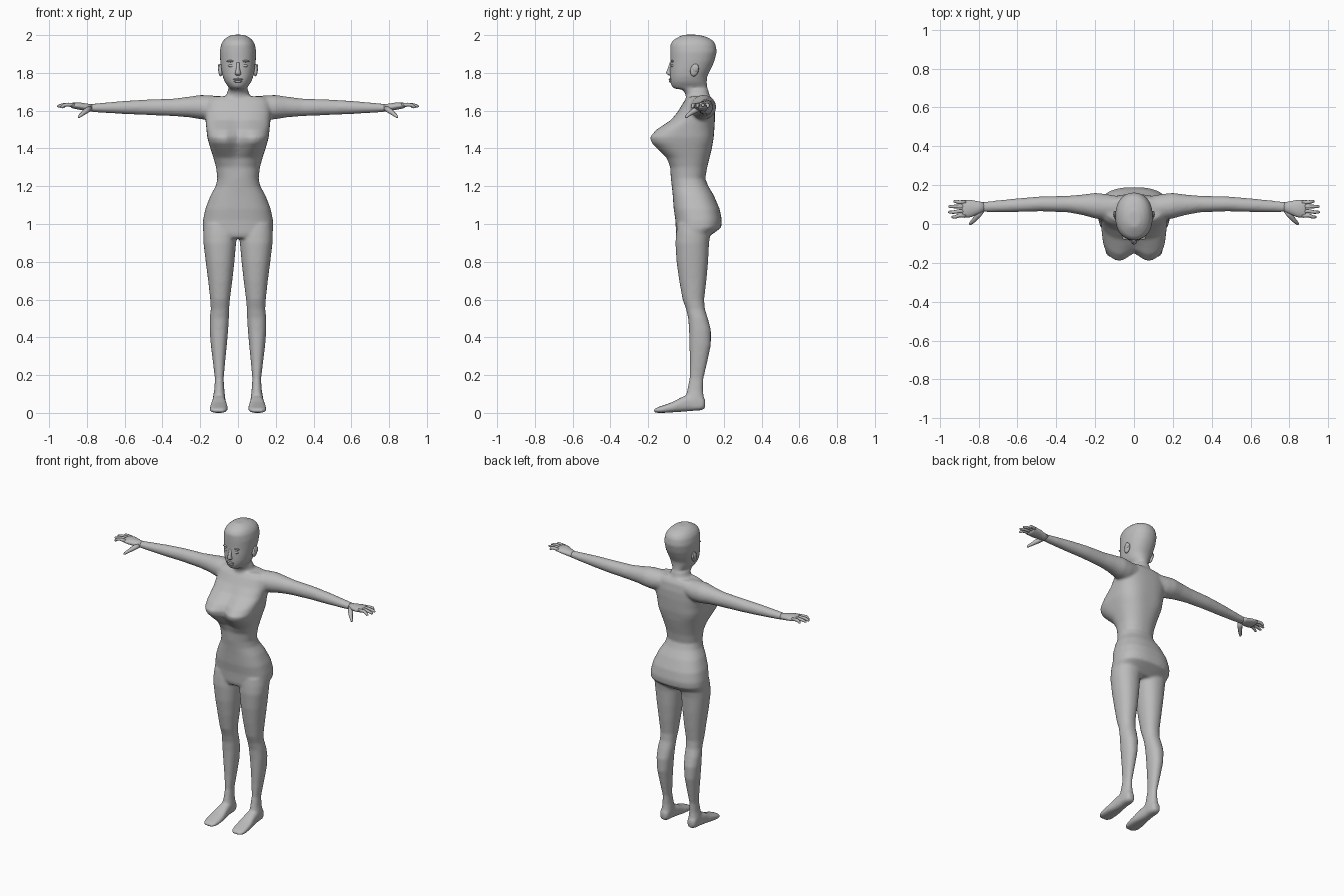
import bpy, bmesh, math
from mathutils import Vector, Matrix

skin = bpy.data.materials.new("plain_grey")
skin.diffuse_color = (0.5, 0.5, 0.5, 1)


def finish(name, bm):
    bmesh.ops.recalc_face_normals(bm, faces=bm.faces[:])
    me = bpy.data.meshes.new(name)
    bm.to_mesh(me)
    bm.free()
    for p in me.polygons:
        p.use_smooth = True
    me.materials.append(skin)
    ob = bpy.data.objects.new(name, me)
    bpy.context.collection.objects.link(ob)
    return ob


def loft(bm, axis, rows, n=32, flip=1):
    """Rows: position, a min, a max, b min, b max, squareness, front cleft."""
    rings = []
    for row in rows:
        t, a0, a1, b0, b1 = row[:5]
        e = row[5] if len(row) > 5 else 2
        cleft = row[6] if len(row) > 6 else 0
        ring = []
        for i in range(n):
            c, s = math.cos(math.tau * i / n), math.sin(math.tau * i / n)
            a = (a0 + a1) / 2 + (a1 - a0) / 2 * math.copysign(abs(c) ** (2 / e), c)
            b = (b0 + b1) / 2 + (b1 - b0) / 2 * math.copysign(abs(s) ** (2 / e), s)
            if s < 0:
                b += cleft * math.exp(-(a / 0.045) ** 2)
            co = {"z": (a, b, t), "x": (t, a, b), "y": (a, t, b)}[axis]
            ring.append(bm.verts.new((co[0] * flip, co[1], co[2])))
        rings.append(ring)
    for r, q in zip(rings, rings[1:]):
        for i in range(n):
            bm.faces.new((r[i], r[(i + 1) % n], q[(i + 1) % n], q[i]))
    bm.faces.new(rings[0])
    bm.faces.new(rings[-1])


def tube(bm, pts, radii, n=8):
    """Tapered finger through the points."""
    pts = [Vector(p) for p in pts]
    rings = []
    for i, p in enumerate(pts):
        d = pts[min(i + 1, len(pts) - 1)] - pts[max(i - 1, 0)]
        u = d.cross(Vector((0, 0, 1))).normalized()
        v = u.cross(d).normalized()
        rings.append([bm.verts.new(p + radii[i] * (u * math.cos(k * math.tau / n) + v * math.sin(k * math.tau / n)))
                      for k in range(n)])
    for r, q in zip(rings, rings[1:]):
        for k in range(n):
            bm.faces.new((r[k], r[(k + 1) % n], q[(k + 1) % n], q[k]))
    bm.faces.new(rings[0])
    bm.faces.new(rings[-1])


def blob(bm, loc, size, rot=0):
    m = Matrix.Translation(loc) @ Matrix.Rotation(rot, 4, "X") @ Matrix.Diagonal((*size, 1))
    bmesh.ops.create_uvsphere(bm, u_segments=16, v_segments=10, radius=1, matrix=m)


# z, half width, front y, back y, squareness, cleft
torso = [(0.925, .12, -.045, .11, 2.4, 0), (0.95, .182, -.053, .145, 2.4, 0), (0.98, .187, -.054, .186, 2.5, 0),
         (1.02, .185, -.056, .190, 2.5, 0), (1.08, .173, -.065, .178, 2.5, 0), (1.15, .146, -.07, .148, 2.4, 0),
         (1.2, .118, -.075, .118, 2.3, 0), (1.24, .109, -.08, .102, 2.3, 0), (1.3, .116, -.088, .112, 2.3, .005),
         (1.35, .130, -.112, .125, 2.4, .015), (1.4, .146, -.165, .137, 2.7, .035), (1.43, .155, -.192, .142, 3, .045),
         (1.46, .163, -.201, .147, 3, .05), (1.5, .167, -.165, .15, 2.8, .035), (1.55, .172, -.085, .153, 2.6, .012),
         (1.6, .175, -.04, .153, 2.5, 0), (1.65, .17, -.01, .145, 2.5, 0), (1.675, .14, .01, .13, 2.4, 0)]
# z, half width, front y, back y
head = [(1.62, .07, .0, .13), (1.665, .075, .0, .13), (1.69, .058, -.003, .122), (1.712, .053, -.02, .118),
        (1.716, .046, -.06, .114), (1.727, .052, -.075, .112), (1.75, .069, -.083, .11), (1.78, .081, -.085, .112),
        (1.82, .089, -.085, .132), (1.86, .094, -.083, .15), (1.91, .097, -.084, .163), (1.95, .09, -.083, .157),
        (1.972, .078, -.07, .143), (1.99, .058, -.04, .11), (2.002, .03, -.015, .065)]
# z, inner x, outer x, front y, back y
leg = [(1.0, .01, .178, -.045, .13), (.95, .004, .184, -.052, .13), (.9, .010, .183, -.056, .122),
       (.8, .019, .171, -.05, .117), (.7, .030, .158, -.036, .108), (.6, .043, .147, -.018, .096),
       (.55, .047, .144, .0, .1), (.5, .048, .15, .012, .116), (.44, .052, .15, .016, .132),
       (.36, .059, .144, .018, .132), (.27, .068, .133, .02, .113), (.18, .076, .122, .018, .092),
       (.12, .072, .126, .006, .09), (.07, .066, .135, -.005, .097), (.025, .068, .134, .0, .1)]
# x, front y, back y, bottom z, top z
arm = [(.06, .03, .14, 1.57, 1.675), (.15, .02, .155, 1.55, 1.681), (.2, .028, .16, 1.555, 1.683),
       (.26, .045, .152, 1.565, 1.674), (.34, .06, .145, 1.571, 1.664), (.48, .065, .142, 1.577, 1.659),
       (.6, .062, .132, 1.582, 1.652), (.7, .061, .122, 1.588, 1.643), (.79, .062, .112, 1.594, 1.635)]
# y, inner x, outer x, bottom z, top z
foot = [(.102, .082, .12, .025, .07), (.085, .07, .132, .014, .09), (.03, .067, .135, .01, .1),
        (-.02, .062, .14, .006, .085), (-.07, .055, .148, .003, .058), (-.12, .055, .151, .0, .04),
        (-.15, .06, .147, .0, .03), (-.17, .075, .13, .002, .02)]

# One blended skin for trunk, head, limbs and feet
bm = bmesh.new()
loft(bm, "z", [(z, -w, w, f, b, e, c) for z, w, f, b, e, c in torso], 56)
loft(bm, "z", [(z, -w, w, f, b, 2.2) for z, w, f, b in head])
for side in (1, -1):
    loft(bm, "z", [r + (2.2,) for r in leg], flip=side)
    loft(bm, "x", arm, flip=side)
    loft(bm, "y", [r + (2.7,) for r in foot], flip=side)
body = finish("body", bm)
rm = body.modifiers.new("blend", "REMESH")
rm.mode = "VOXEL"
rm.voxel_size = 0.008
rm.use_smooth_shade = True
sm = body.modifiers.new("soften", "SMOOTH")
sm.factor = 0.5
sm.iterations = 7

# Hands: palm, four fingers and a thumb, mirrored
bm = bmesh.new()
loft(bm, "x", [(.77, .064, .112, 1.595, 1.635), (.80, .052, .116, 1.598, 1.637), (.84, .035, .124, 1.605, 1.644),
               (.875, .032, .124, 1.612, 1.642), (.885, .036, .12, 1.617, 1.638)], 20)
for y0, y1, tip, z in ((.044, .036, .94, 1.618), (.066, .061, .957, 1.623), (.09, .09, .955, 1.625), (.112, .116, .93, 1.62)):
    tube(bm, [(.865, y0, 1.628), (.90, y0, 1.632), ((.9 + tip) / 2, y1, 1.63), (tip - .006, y1, z), (tip, y1, z)],
         [.011, .010, .009, .007, .003])
tube(bm, [(.785, .07, 1.612), (.805, .042, 1.598), (.825, .018, 1.582), (.842, .002, 1.568), (.846, -.003, 1.564)],
     [.016, .015, .011, .008, .003])
hands = finish("hands", bm)
hands.modifiers.new("mirror", "MIRROR")

# Ears, mirrored
bm = bmesh.new()
blob(bm, (.092, .045, 1.815), (.012, .022, .034), -.25)
blob(bm, (.1, .05, 1.825), (.007, .017, .022), -.25)
ears = finish("ears", bm)
ears.modifiers.new("mirror", "MIRROR")

# Eyelids and brows, mirrored
bm = bmesh.new()
blob(bm, (.035, -.071, 1.838), (.017, .009, .008))
blob(bm, (.036, -.072, 1.862), (.024, .010, .006))
eyes = finish("eyes", bm)
eyes.modifiers.new("mirror", "MIRROR")

# Nose with a straight bridge
bm = bmesh.new()
loft(bm, "z", [(1.787, -.01, .01, -.092, -.07), (1.795, -.017, .017, -.104, -.07), (1.803, -.014, .014, -.106, -.07),
               (1.825, -.009, .009, -.096, -.07), (1.855, -.008, .008, -.086, -.07)], 14)
finish("nose", bm)

# Lips
bm = bmesh.new()
blob(bm, (0, -.081, 1.766), (.026, .011, .006))
blob(bm, (0, -.08, 1.755), (.022, .011, .007))
finish("lips", bm)
